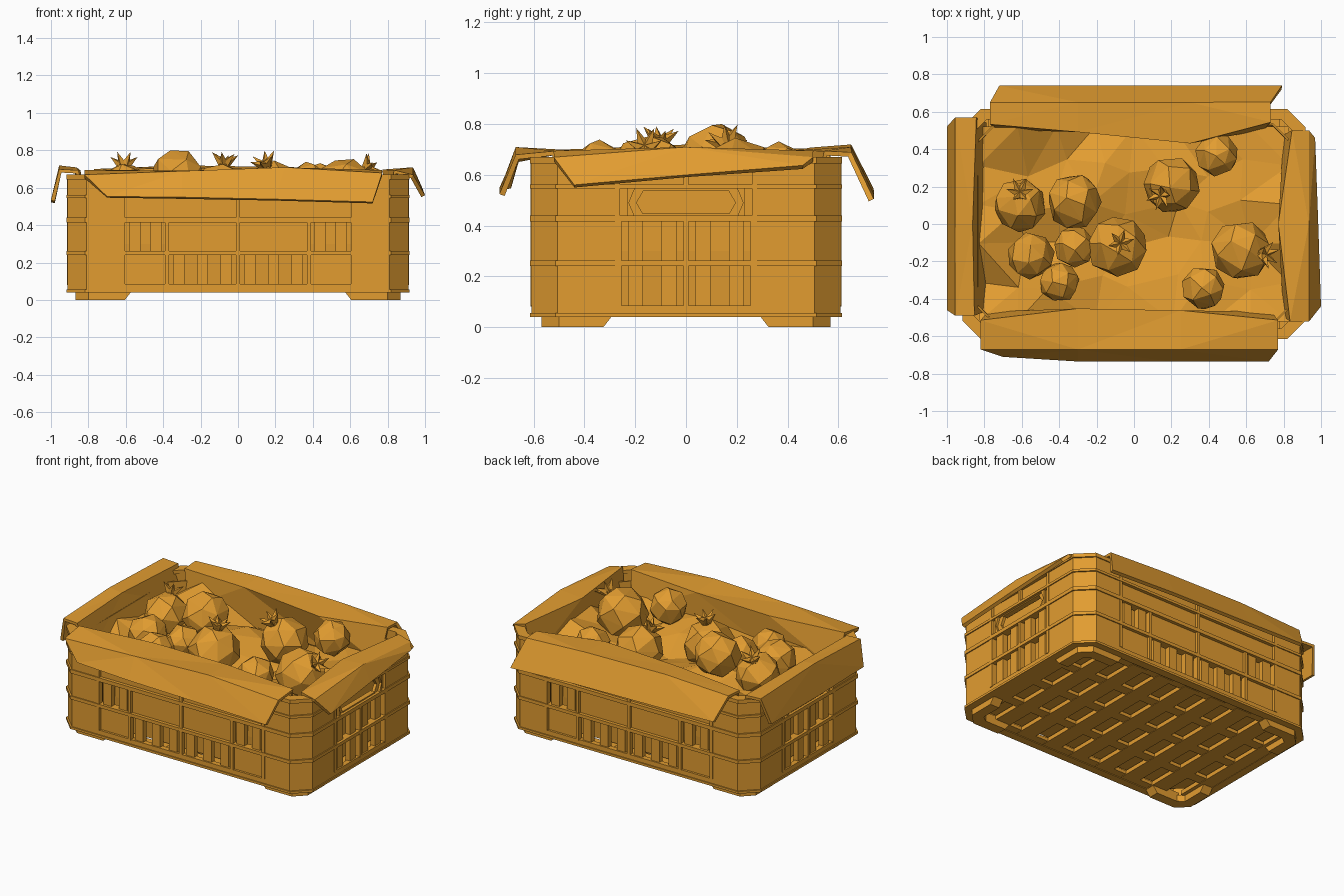
import bpy, bmesh, random
from math import pi, sin, cos, sqrt
from mathutils import Matrix, Vector, noise

random.seed(4)
cube = bpy.data.objects.get("Cube")
if cube:
    bpy.data.objects.remove(cube, do_unlink=True)

COLOR = (0.76, 0.335, 0.03, 1)
mat = bpy.data.materials.new("amber")
mat.use_nodes = True
mat.diffuse_color = COLOR
mat.node_tree.nodes["Principled BSDF"].inputs["Base Color"].default_value = COLOR


def finish(bm, name, thickness=0):
    bmesh.ops.recalc_face_normals(bm, faces=bm.faces)
    mesh = bpy.data.meshes.new(name)
    bm.to_mesh(mesh)
    bm.free()
    mesh.materials.append(mat)
    obj = bpy.data.objects.new(name, mesh)
    bpy.context.collection.objects.link(obj)
    if thickness:
        mod = obj.modifiers.new("Cloth thickness", "SOLIDIFY")
        mod.thickness = thickness
        mod.offset = 0


def prism(bm, pts, lo, hi, place=lambda a, b, c: (a, b, c)):
    """Extrude a flat outline from lo to hi; place maps it into the model."""
    low = [bm.verts.new(place(a, b, lo)) for a, b in pts]
    top = [bm.verts.new(place(a, b, hi)) for a, b in pts]
    bm.faces.new(low)
    bm.faces.new(top)
    n = len(pts)
    for i in range(n):
        j = (i + 1) % n
        bm.faces.new((low[i], low[j], top[j], top[i]))


def rect(u0, u1, z0, z1):
    return [(u0, z0), (u1, z0), (u1, z1), (u0, z1)]


def octagon(x, y, c):
    return [(x, y - c), (x - c, y), (c - x, y), (-x, y - c),
            (-x, c - y), (c - x, -y), (x - c, -y), (x, c - y)]


# Horizontal rings around the crate
bm = bmesh.new()
for z0, z1 in ((0.04, 0.055), (0.24, 0.262), (0.415, 0.44), (0.545, 0.562), (0.645, 0.67)):
    loops = []
    for x, y, c in ((0.918, 0.615, 0.1), (0.865, 0.56, 0.08)):
        for z in (z0, z1):
            loops.append([bm.verts.new((a, b, z)) for a, b in octagon(x, y, c)])
    for p, q in ((0, 1), (1, 3), (3, 2), (2, 0)):
        for i in range(8):
            j = (i + 1) % 8
            bm.faces.new((loops[p][i], loops[p][j], loops[q][j], loops[q][i]))
finish(bm, "crate_rings")

# Chamfered corner posts and feet, repeated in four quadrants
post = [(0.61, 0.608), (0.81, 0.608), (0.911, 0.507), (0.911, 0.265),
        (0.87, 0.265), (0.87, 0.49), (0.79, 0.565), (0.61, 0.565)]
foot = [(0.57, 0.57), (0.8, 0.57), (0.87, 0.5), (0.87, 0.29),
        (0.8, 0.29), (0.8, 0.47), (0.76, 0.5), (0.57, 0.5)]
posts, feet = bmesh.new(), bmesh.new()
for sx in (-1, 1):
    for sy in (-1, 1):
        prism(posts, post, 0.045, 0.66, lambda a, b, c: (a * sx, b * sy, c))

        def taper(a, b, c):
            a += 0.035 if a < 0.6 and c < 0.01 else 0
            b += 0.035 if b < 0.3 and c < 0.01 else 0
            return (a * sx, b * sy, c)
        prism(feet, foot, 0, 0.045, taper)
finish(posts, "corner_posts")
finish(feet, "corner_feet")

# Walls: recessed panels, ribs and slatted openings
ROWS = ((0.08, 0.245), (0.255, 0.42), (0.43, 0.55), (0.555, 0.65))


def wall(name, half, face, place, slats, handle):
    bm = bmesh.new()

    def plate(u0, u1, z0, z1, out, deep=0.035):
        u0, u1 = sorted((u0, u1))
        prism(bm, rect(u0, u1, z0, z1), out - deep, out, place)

    plate(-half, half, 0.045, 0.085, face)
    for s in (-1, 1):
        plate(s * (half - 0.01), s * (half + 0.01), 0.085, 0.65, face + 0.004)
    for r, (z0, z1) in enumerate(ROWS):
        if handle and r == 2:
            # Frame of the six-sided hand hole
            mid = (z0 + z1) / 2
            plate(-0.17, 0.17, z0, z0 + 0.018, face - 0.01)
            plate(-0.17, 0.17, z1 - 0.012, z1, face - 0.01)
            for s in (-1, 1):
                cheek = [(half, z0), (0.16, z0), (0.195, mid), (0.16, z1), (half, z1)]
                prism(bm, [(s * u, z) for u, z in cheek], face - 0.035, face - 0.015, place)
                chevron = [(0.2, z0), (0.23, z0), (0.23, z1), (0.2, z1), (0.225, mid)]
                prism(bm, [(s * u, z) for u, z in chevron], face - 0.02, face, place)
            continue
        plate(-0.01, 0.01, z0, z1, face + 0.004)
        a, b = slats.get(r, (0, 0))
        for s in (-1, 1):
            for u0, u1 in ((0, a), (b, half)):
                if u1 - u0 > 0.02:
                    plate(s * u0, s * u1, z0, z1, face - 0.015, 0.02)
            if b > a:
                edge = a or b
                if edge < half:
                    plate(s * (edge - 0.01), s * (edge + 0.01), z0, z1, face + 0.004)
                count = round((b - a) / 0.11)
                step = (b - a) / count
                for i in range(count):
                    u = a + step * (i + 0.5)
                    plate(s * (u - 0.03), s * (u + 0.03), z0, z1, face - 0.01)
    finish(bm, name)


long_slats = {0: (0, 0.38), 1: (0.38, 0.61)}
short_slats = {0: (0, 0.265), 1: (0, 0.265)}
wall("front_wall", 0.615, 0.608, lambda u, z, n: (u, -n, z), long_slats, False)
wall("back_wall", 0.615, 0.608, lambda u, z, n: (u, n, z), long_slats, False)
wall("right_wall", 0.27, 0.911, lambda u, z, n: (-n, u, z), short_slats, True)
wall("left_wall", 0.27, 0.911, lambda u, z, n: (n, u, z), short_slats, True)

# Slotted floor with a solid chamfered border
bm = bmesh.new()
COLS, LINES = 8, 4
for i in range(COLS + 1):
    x = -0.83 + 1.66 * i / COLS
    end = 0.48 if i in (0, COLS) else 0.55
    prism(bm, rect(x - 0.055, x + 0.055, -end, end), 0.042, 0.07)
for j in range(LINES + 1):
    y = -0.54 + 1.08 * j / LINES
    end = 0.78 if j in (0, LINES) else 0.86
    prism(bm, rect(-end, end, y - 0.035, y + 0.035), 0.045, 0.068)
finish(bm, "crate_floor")

# Cloth bag hanging inside the crate
bm = bmesh.new()
loops = [[bm.verts.new((a, b, z)) for a, b in octagon(x, y, 0.1)]
         for x, y, z in ((0.825, 0.515, 0.085), (0.84, 0.53, 0.3), (0.84, 0.535, 0.62))]
bm.faces.new(loops[0])
for low, top in zip(loops, loops[1:]):
    for i in range(8):
        j = (i + 1) % 8
        bm.faces.new((low[i], low[j], top[j], top[i]))
finish(bm, "cloth_bag", 0.01)

# Crumpled cloth bed under the fruit, climbing a little at its rim
bm = bmesh.new()
bmesh.ops.create_grid(bm, x_segments=8, y_segments=5, size=1)
for v in bm.verts:
    rim = max(abs(v.co.x), abs(v.co.y)) > 0.99
    x, y = v.co.x * 0.83, v.co.y * 0.52
    if not rim:
        x += random.uniform(-0.06, 0.06)
        y += random.uniform(-0.06, 0.06)
    bump = noise.noise(Vector((x * 3, y * 3, 7))) * 0.12 + random.uniform(-0.04, 0.04)
    v.co = (x, y, (0.54 if rim else 0.5) + bump)
bmesh.ops.triangulate(bm, faces=bm.faces)
finish(bm, "cloth_bed")


# Cloth flaps folded over the rim, built from stations of
# (along, inner edge, crest height, along at hem, hem distance, hem height)
def flap(name, stations, low, crest, place):
    bm = bmesh.new()
    rows = []
    for u, inner, zc, uh, hem, zh in stations:
        path = ((u * 0.95, low, 0.45), (u, inner, max(zc - 0.01, 0.685)),
                (u, crest, zc), (uh, hem, zh))
        rows.append([bm.verts.new(place(*p)) for p in path])
    for r, s in zip(rows, rows[1:]):
        for i in range(3):
            bm.faces.new((r[i], r[i + 1], s[i + 1], s[i]))
    bmesh.ops.triangulate(bm, faces=bm.faces)
    finish(bm, name, 0.022)


flap("front_flap", [(-0.82, 0.52, 0.66, -0.7, 0.7, 0.55), (-0.3, 0.46, 0.68, -0.3, 0.725, 0.545),
                    (0.25, 0.47, 0.7, 0.2, 0.725, 0.535), (0.77, 0.52, 0.67, 0.72, 0.725, 0.52)],
     0.48, 0.665, lambda u, n, z: (u, -n, z))
flap("back_flap", [(-0.77, 0.54, 0.69, -0.72, 0.73, 0.54), (-0.3, 0.5, 0.71, -0.3, 0.73, 0.53),
                   (0.3, 0.44, 0.7, 0.3, 0.73, 0.52), (0.73, 0.55, 0.68, 0.79, 0.73, 0.5)],
     0.515, 0.645, lambda u, n, z: (u, n, z))
flap("right_flap", [(-0.49, 0.86, 0.69, -0.46, 0.99, 0.53), (0, 0.87, 0.71, 0, 0.99, 0.52),
                    (0.57, 0.85, 0.69, 0.52, 0.99, 0.52)],
     0.8, 0.95, lambda u, n, z: (-n, u, z))
flap("left_flap", [(-0.52, 0.84, 0.66, -0.44, 0.99, 0.555), (0, 0.78, 0.7, 0, 0.975, 0.595),
                   (0.5, 0.85, 0.66, 0.46, 0.96, 0.63)],
     0.81, 0.93, lambda u, n, z: (n, u, z))

# Fruit: (x, y, radius, top height, crown lean in x and y, or None)
FRUIT = [(-0.61, 0.1, 0.14, 0.73, (0, 0.5)), (-0.32, 0.12, 0.145, 0.8, None),
         (-0.55, -0.17, 0.125, 0.7, None), (-0.32, -0.12, 0.11, 0.68, None),
         (-0.4, -0.31, 0.105, 0.68, None), (-0.09, -0.12, 0.16, 0.73, (0.1, 0.1)),
         (0.2, 0.21, 0.15, 0.74, (-0.4, -0.4)), (0.44, 0.37, 0.115, 0.73, None),
         (0.37, -0.34, 0.115, 0.735, None), (0.57, -0.14, 0.16, 0.76, (1.2, -0.2))]
for k, (x, y, r, top, lean) in enumerate(FRUIT, 1):
    # Coarse faceted ball: hull around evenly spread, jittered points
    bm = bmesh.new()
    count = 24
    for i in range(count):
        h = 1 - (2 * i + 1) / count
        a = i * pi * (3 - sqrt(5)) + random.uniform(-0.15, 0.15)
        w = sqrt(1 - h * h)
        bm.verts.new(Vector((w * cos(a), w * sin(a), h)) * r * random.uniform(1, 1.05))
    bmesh.ops.convex_hull(bm, input=bm.verts)
    turn = Matrix.Rotation(random.uniform(0, pi), 4, (1, 0.4, 0.7))
    bmesh.ops.transform(bm, matrix=turn, verts=bm.verts)
    if lean:
        # Spiky crown of six pointed sepals
        axis = Vector((*lean, 1)).normalized()
        frame = axis.to_track_quat("Z", "Y").to_matrix().to_4x4()
        for i in range(6):
            a = pi * i / 3
            tip = Vector((cos(a), sin(a), 0.85)).normalized()
            spin = tip.to_track_quat("Z", "Y").to_matrix().to_4x4()
            m = frame @ Matrix.Translation((0, 0, r * 0.95)) @ spin @ Matrix.Translation((0, 0, 0.045))
            bmesh.ops.create_cone(bm, segments=4, radius1=0.032, radius2=0,
                                  depth=0.1, cap_ends=True, matrix=m)
    bmesh.ops.translate(bm, vec=(x, y, top - r), verts=bm.verts)
    finish(bm, f"fruit_{k}")
